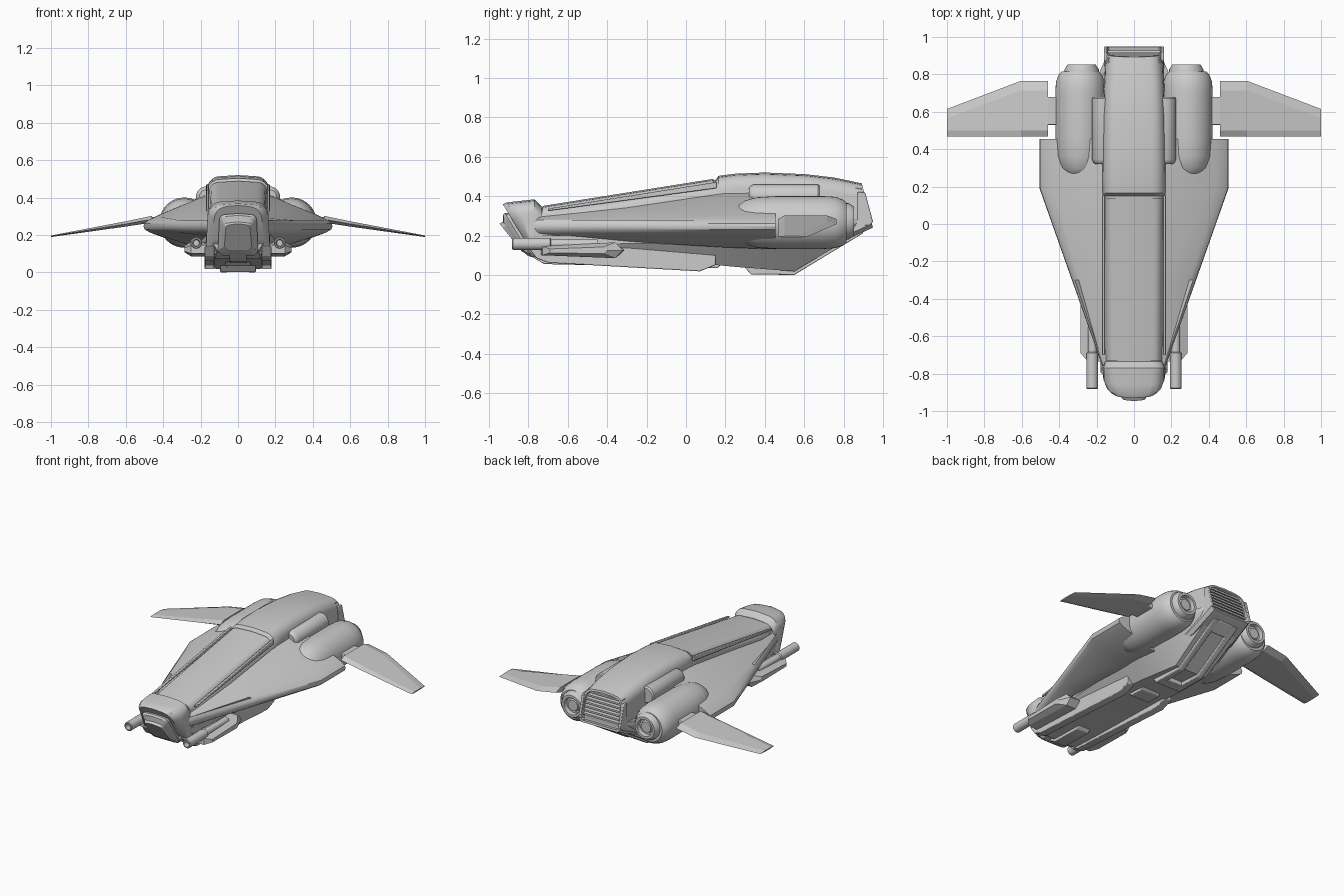
import bpy, bmesh, math


def loft(name, rings, mirror=False, angle=32, bevel=0, recess=0):
    """Skin closed rings of equal length, cap both ends."""
    bm = bmesh.new()
    vr = [[bm.verts.new(p) for p in r] for r in rings]
    n = len(vr[0])
    for a, b in zip(vr, vr[1:]):
        for i in range(n):
            j = (i + 1) % n
            bm.faces.new((a[i], a[j], b[j], b[i]))
    bm.faces.new(vr[0])
    end = bm.faces.new(vr[-1])
    bmesh.ops.recalc_face_normals(bm, faces=bm.faces)
    if recess:  # framed, sunken rear opening
        bmesh.ops.inset_region(bm, faces=[end], thickness=0.014, depth=0)
        bmesh.ops.inset_region(bm, faces=[end], thickness=0.001, depth=-recess)
    me = bpy.data.meshes.new(name)
    bm.to_mesh(me)
    bm.free()
    ob = bpy.data.objects.new(name, me)
    bpy.context.collection.objects.link(ob)
    bpy.ops.object.select_all(action='DESELECT')
    ob.select_set(True)
    bpy.context.view_layer.objects.active = ob
    bpy.ops.object.shade_smooth_by_angle(angle=math.radians(angle))
    if bevel:
        m = ob.modifiers.new("bevel", 'BEVEL')
        m.width, m.segments = bevel, 2
    if mirror:
        m = ob.modifiers.new("mirror", 'MIRROR')
        m.use_mirror_merge = False
    return ob


def ring(half, y, shear=0):
    """Full symmetric ring from a half profile running top to bottom."""
    zt = half[0][1]
    pts = half + [(-x, z) for x, z in reversed(half) if x > 0]
    return [(x, y + shear * (zt - z), z) for x, z in pts]


def arch(y, zt, zb, w, shear=0, r=0.07, flare=0.008, foot=0.005):
    """Flat-topped section with rounded upper corners."""
    half = [(0, zt)]
    for i in range(6):
        a = math.radians(90 - 18 * i)
        half.append((w - r + r * math.cos(a), zt - 0.006 - r + r * math.sin(a)))
    half += [(w + flare, zb + foot * 4), (w + flare - foot * 4, zb), (0, zb)]
    return ring(half, y, shear)


def lathe(name, x, z, profile, seg=32):
    rings = [[(x + r * math.cos(math.tau * i / seg), y, z + r * math.sin(math.tau * i / seg))
              for i in range(seg)] for y, r in profile]
    return loft(name, rings, mirror=True)


def prism(name, poly, x0, x1, mirror=True, bevel=0.004):
    return loft(name, [[(x, y, z) for y, z in poly] for x in (x0, x1)], mirror, bevel=bevel)


# central spine with raised rear hump and sunken tail opening
loft("spine_hull", [arch(*s) for s in (
    (-0.78, 0.335, 0.12, 0.155), (0.15, 0.482, 0.12, 0.165), (0.165, 0.503, 0.12, 0.167),
    (0.25, 0.514, 0.12, 0.167), (0.4, 0.52, 0.12, 0.166), (0.6, 0.512, 0.12, 0.163),
    (0.75, 0.495, 0.15, 0.158), (0.893, 0.465, 0.24, 0.15, 0.25))], recess=0.035)

# long canopy panel on the spine, with thin edge rails
loft("canopy_panel", [arch(y, z, z - 0.1, w, 0, 0.05, 0) for y, z, w in
                      ((-0.73, 0.35, 0.148), (0.14, 0.488, 0.155))])
prism("canopy_rail", [(-0.7, 0.325), (-0.7, 0.337), (0.155, 0.472), (0.155, 0.44)], 0.155, 0.17)

# blunt nose with slanted face and stepped face plates
loft("nose", [arch(*s) for s in (
    (-0.735, 0.35, 0.1, 0.155), (-0.77, 0.384, 0.1, 0.163, 0), (-0.86, 0.374, 0.11, 0.163, 0.35),
    (-0.91, 0.368, 0.14, 0.148, 0.55), (-0.93, 0.358, 0.16, 0.128, 0.6))])
loft("nose_plate", [arch(*s) for s in (
    (-0.86, 0.315, 0.09, 0.1, 0.6, 0.03), (-0.92, 0.315, 0.09, 0.1, 0.6, 0.03),
    (-0.93, 0.305, 0.1, 0.09, 0.6, 0.03), (-0.93, 0.27, 0.11, 0.075, 0.7, 0.02),
    (-0.947, 0.26, 0.12, 0.065, 0.8, 0.02))], angle=20)


# delta body: shoulders sloping to a rounded chine
def delta(y, w, shoulder, under):
    e = 0.06 * w / 0.505
    return ring([(0, shoulder), (0.15, shoulder), (0.15 + (w - 0.15) * 0.8, 0.25 + 0.3 * (shoulder - 0.25)),
                 (w - e * 0.4, 0.278), (w - e * 0.06, 0.262), (w, 0.245), (w - e * 0.1, 0.23),
                 (w - e * 0.6, 0.212), (0.14 + (w - 0.16) * 0.3, under), (0, under)], y)


loft("delta_body", [delta(-0.78, 0.162, 0.29, 0.19), delta(-0.3, 0.332, 0.345, 0.17),
                    delta(0.19, 0.505, 0.42, 0.14), delta(0.455, 0.505, 0.425, 0.13)])


# belly below the delta, rising to the tail
def belly(y, zb, w, top, wt):
    return ring([(0, top), (wt, top), (wt, top - 0.3 * (top - zb)), (w, zb), (0, zb)], y)


loft("belly", [belly(*s) for s in (
    (-0.8, 0.12, 0.11, 0.2, 0.15), (-0.72, 0.075, 0.12, 0.2, 0.17), (0.1, 0.055, 0.14, 0.2, 0.22),
    (0.26, 0.04, 0.14, 0.22, 0.25), (0.55, 0.018, 0.12, 0.26, 0.25), (0.78, 0.155, 0.13, 0.28, 0.2),
    (0.91, 0.235, 0.13, 0.29, 0.14))], angle=20)
prism("belly_rail", [(-0.8, 0.14), (-0.76, 0.085), (-0.7, 0.062), (0.07, 0.018), (0.15, 0.05), (0.15, 0.14)],
      0.125, 0.178)
prism("chin_block", [(-0.82, 0.15), (-0.78, 0.09), (-0.72, 0.055), (-0.5, 0.05), (-0.45, 0.1)], -0.045, 0.045, False)
prism("belly_hatch", [(0.02, 0.07), (0.06, 0.035), (0.16, 0.035), (0.2, 0.07)], -0.07, 0.07, False)

# keel frame around the long slot under the tail
prism("keel_side", [(0.28, 0.06), (0.33, 0.002), (0.55, 0.0), (0.9, 0.212), (0.88, 0.24), (0.54, 0.06)], 0.055, 0.095)
prism("keel_front", [(0.28, 0.06), (0.33, 0.002), (0.4, 0.001), (0.4, 0.06)], -0.06, 0.06, False)
prism("keel_back", [(0.82, 0.163), (0.9, 0.212), (0.89, 0.25), (0.8, 0.2)], -0.06, 0.06, False)

# tail grille and corner fins
for i in range(7):
    z = 0.29 + i * 0.024
    y = 0.893 + 0.25 * (0.465 - z)
    prism("tail_slat_%d" % (i + 1), [(y - 0.04, z - 0.004), (y - 0.01, z - 0.008), (y - 0.01, z + 0.004),
                                    (y - 0.04, z + 0.008)], -0.138, 0.138, False, 0)
prism("tail_fin", [(0.87, 0.42), (0.91, 0.42), (0.95, 0.27), (0.93, 0.25), (0.87, 0.25)], 0.143, 0.16)

# engine nacelles with nozzles, and upper pods beside the spine
lathe("engine_nacelle", 0.287, 0.266, [
    (0.235, 0.02), (0.242, 0.055), (0.262, 0.085), (0.3, 0.112), (0.36, 0.128), (0.46, 0.134),
    (0.7, 0.134), (0.76, 0.13), (0.8, 0.115), (0.815, 0.1)], 40)
lathe("engine_nozzle", 0.28, 0.272, [
    (0.79, 0.092), (0.825, 0.092), (0.853, 0.075), (0.853, 0.058), (0.825, 0.054),
    (0.825, 0.042), (0.838, 0.036)], 32)
lathe("upper_pod", 0.167, 0.402, [(0.32, 0.04), (0.328, 0.05), (0.345, 0.058), (0.67, 0.058), (0.68, 0.05)])

# outer wings and their mounts
def wing(x, y1, z, t):
    return [(x, 0.468, z), (x, 0.5, z + t), (x, y1 - 0.05, z + t), (x, y1, z),
            (x, y1 - 0.05, z - t), (x, 0.5, z - t)]


loft("outer_wing", [wing(0.46, 0.765, 0.284, 0.018), wing(0.605, 0.765, 0.258, 0.014),
                    wing(1.0, 0.615, 0.193, 0.004)], True, angle=5)
prism("wing_mount", [(0.53, 0.265), (0.53, 0.295), (0.68, 0.295), (0.68, 0.265)], 0.38, 0.47)

# side guns and housings under the nose
lathe("gun_barrel", 0.223, 0.157, [
    (-0.85, 0.016), (-0.883, 0.02), (-0.883, 0.026), (-0.878, 0.031), (-0.69, 0.031),
    (-0.685, 0.024), (-0.45, 0.024)], 24)
loft("gun_housing", [[(x, y, z) for y, z in p] for x, p in (
    (0.13, [(-0.74, 0.1), (-0.74, 0.145), (-0.36, 0.165), (-0.31, 0.125), (-0.36, 0.085)]),
    (0.25, [(-0.73, 0.1), (-0.73, 0.145), (-0.36, 0.165), (-0.32, 0.125), (-0.36, 0.085)]),
    (0.287, [(-0.69, 0.112), (-0.69, 0.132), (-0.42, 0.142), (-0.4, 0.125), (-0.42, 0.108)]))],
    True, angle=15)
